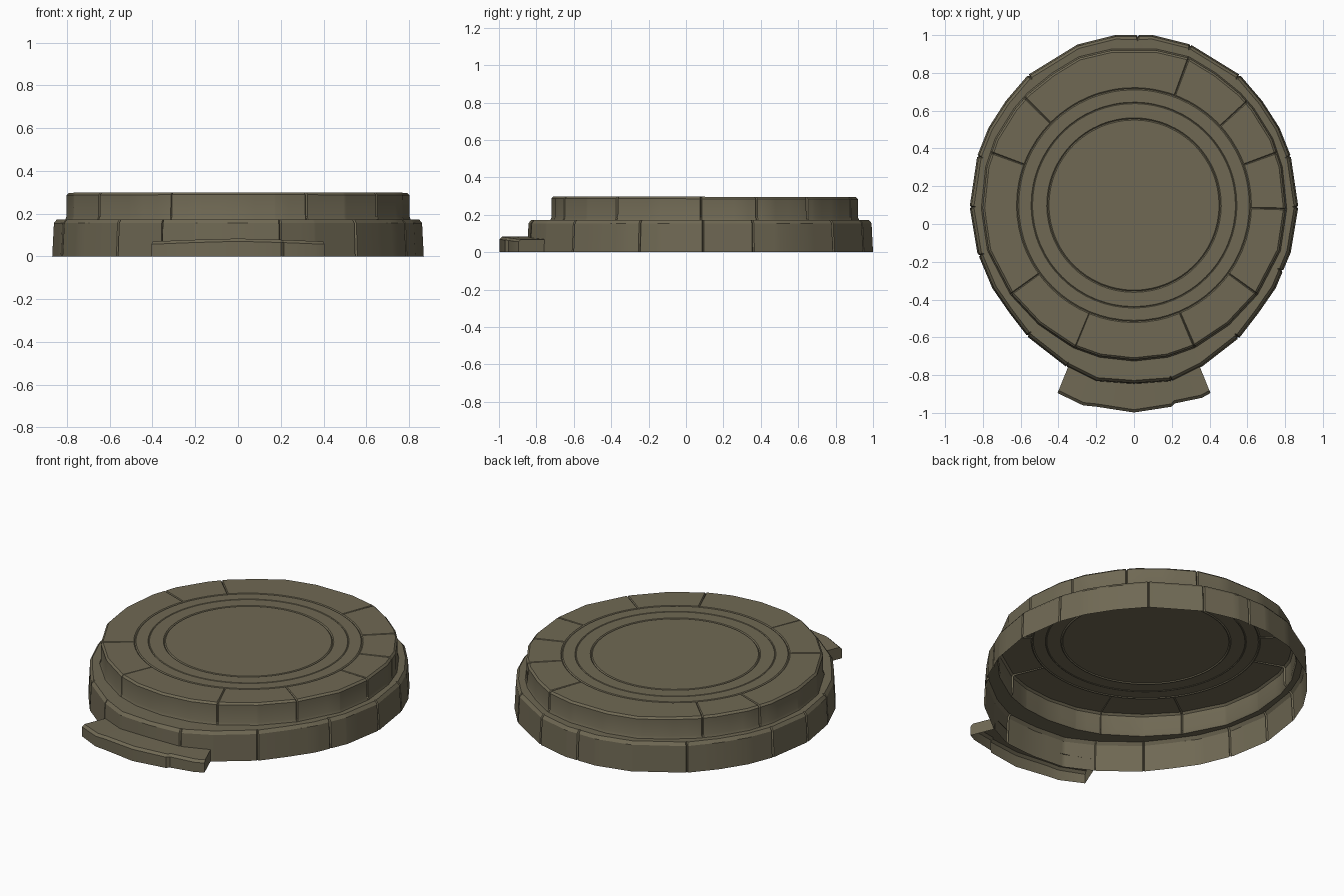
import bpy, bmesh, math

if "Cube" in bpy.data.objects:
    bpy.data.objects.remove(bpy.data.objects["Cube"])

CY = 0.10            # shared centre of the round tiers on the y axis
SEAM = 0.007         # half width of a block joint, radians

stone = bpy.data.materials.new("olive_stone")
stone.diffuse_color = (0.16, 0.14, 0.088, 1)
stone.use_nodes = True
stone.node_tree.nodes["Principled BSDF"].inputs["Base Color"].default_value = stone.diffuse_color


def angle(p):
    return round(math.atan2(p[1] - CY, p[0]) % math.tau, 4)


def full(right):
    """Mirror the right half of an outline and sort it around the centre."""
    pts = right + [(-x, y) for x, y in right if x > 0]
    return sorted(pts, key=angle)


def radius(outline, a):
    """Distance from the centre to a faceted outline in direction a."""
    dx, dy = math.cos(a), math.sin(a)
    n = len(outline)
    for i in range(n):
        p, q = outline[i], outline[(i + 1) % n]
        span = (angle(q) - angle(p)) % math.tau
        if (a - angle(p)) % math.tau <= span:
            ex, ey = q[0] - p[0], q[1] - p[1]
            return (p[0] * ey - (p[1] - CY) * ex) / (dx * ey - dy * ex)
    return 0.8


def finish(bm, name):
    bmesh.ops.recalc_face_normals(bm, faces=bm.faces)
    mesh = bpy.data.meshes.new(name)
    bm.to_mesh(mesh)
    bm.free()
    mesh.materials.append(stone)
    obj = bpy.data.objects.new(name, mesh)
    bpy.context.collection.objects.link(obj)
    bpy.ops.object.select_all(action='DESELECT')
    obj.select_set(True)
    bpy.context.view_layer.objects.active = obj
    bpy.ops.object.shade_smooth_by_angle(angle=math.radians(25))
    return obj


# Rough-hewn outlines, right half
lower = full([(0.1, 1.0), (0.3, 0.95), (0.56, 0.79), (0.68, 0.65), (0.77, 0.51),
              (0.83, 0.36), (0.87, 0.09), (0.83, -0.15), (0.75, -0.34),
              (0.66, -0.47), (0.56, -0.6), (0.36, -0.755), (0.2, -0.835), (0, -0.85)])
upper = full([(0.12, 0.92), (0.29, 0.88), (0.43, 0.795), (0.56, 0.69), (0.63, 0.61),
              (0.73, 0.45), (0.78, 0.3), (0.803, 0.08), (0.77, -0.14), (0.65, -0.37),
              (0.5, -0.53), (0.32, -0.65), (0.18, -0.70), (0, -0.72)])

# Block joints on each tier
low_joints = {angle(p) for p in [(0.87, 0.09), (-0.87, 0.09), (0.83, 0.36), (-0.83, 0.36),
              (0.56, 0.79), (-0.56, 0.79), (0.3, 0.95), (0.02, 1), (0.79, -0.25),
              (-0.83, -0.17), (0.55, -0.6), (-0.57, -0.6), (0.2, -0.84), (-0.36, -0.76)]}
up_joints = {angle(p) for p in [(0.29, 0.88), (0.6, 0.65), (-0.58, 0.67), (0.76, 0.38),
             (-0.76, 0.38), (0.803, 0.08), (0.65, -0.37), (-0.65, -0.37),
             (0.32, -0.65), (-0.31, -0.65)]}
joints = low_joints | up_joints

angles = set()
for j in joints:
    angles |= {round((j + k * SEAM) % math.tau, 4) for k in (-1, 0, 1)}
plain = [angle(p) for p in lower + upper] + [round(i * math.tau / 64, 4) for i in range(64)]
for a in plain:
    if all(abs(a - b) > 0.009 for b in angles):
        angles.add(a)
angles = sorted(angles)

# Profile from foot to centre: (outline or circle radius, inset, z, joints cut here)
profile = [(lower, 0.0, 0.0, low_joints), (lower, 0.008, 0.155, low_joints),
           (lower, 0.022, 0.173, low_joints), (upper, -0.006, 0.171, set()),
           (upper, 0.0, 0.185, up_joints), (upper, 0.001, 0.286, up_joints),
           (upper, 0.012, 0.297, up_joints)]
top_rings = [(0.622, 0), (0.616, 0.005), (0.610, 0), (0.545, 0), (0.541, 0.003),
             (0.537, 0), (0.462, 0), (0.456, 0.006), (0.450, 0)]

bm = bmesh.new()
rings = []
for outline, inset, z, cut in profile:
    ring = []
    for a in angles:
        seam = a in cut
        r = radius(outline, a) - inset - (0.009 if seam else 0)
        y = CY + r * math.sin(a)
        tilt = -0.003 * y if z > 0.28 else 0
        drop = 0.006 if seam and z > 0.29 else 0
        ring.append(bm.verts.new((r * math.cos(a), y, z + tilt - drop)))
    rings.append(ring)
# Shallow carved circles and radial slab joints on the top
for r, depth in top_rings:
    ring = []
    for a in angles:
        y = CY + r * math.sin(a)
        drop = 0.005 if a in up_joints and r == 0.622 else depth
        ring.append(bm.verts.new((r * math.cos(a), y, 0.297 - 0.003 * y - drop)))
    rings.append(ring)
n = len(angles)
for r0, r1 in zip(rings, rings[1:]):
    for i in range(n):
        k = (i + 1) % n
        bm.faces.new((r0[i], r0[k], r1[k], r1[i]))
bm.faces.new(rings[-1])
finish(bm, "round_platform")

# Front step: a curved slab, open below like the platform
front = [(-0.405, -0.895), (-0.27, -0.96), (-0.2, -0.967), (0, -0.998),
         (0.2, -0.967), (0.215, -0.95), (0.36, -0.92), (0.405, -0.895)]
bm = bmesh.new()
cols = []
for x, y in front:
    a = math.atan2(y - CY, x) % math.tau
    c, s = math.cos(a), math.sin(a)
    rw, rf = radius(lower, a) - 0.004, math.hypot(x, y - CY)
    z = 0.083 - 0.045 * abs(x) ** 1.3
    cols.append([bm.verts.new((r * c, CY + r * s, h)) for r, h in
                 ((rw, 0), (rw, z), (rf - 0.015, z), (rf, z - 0.013), (rf, 0))])
for c0, c1 in zip(cols, cols[1:]):
    for i in range(1, 4):
        bm.faces.new((c0[i], c0[i + 1], c1[i + 1], c1[i]))
bm.faces.new(cols[0])
bm.faces.new(cols[-1][::-1])
finish(bm, "front_step")
